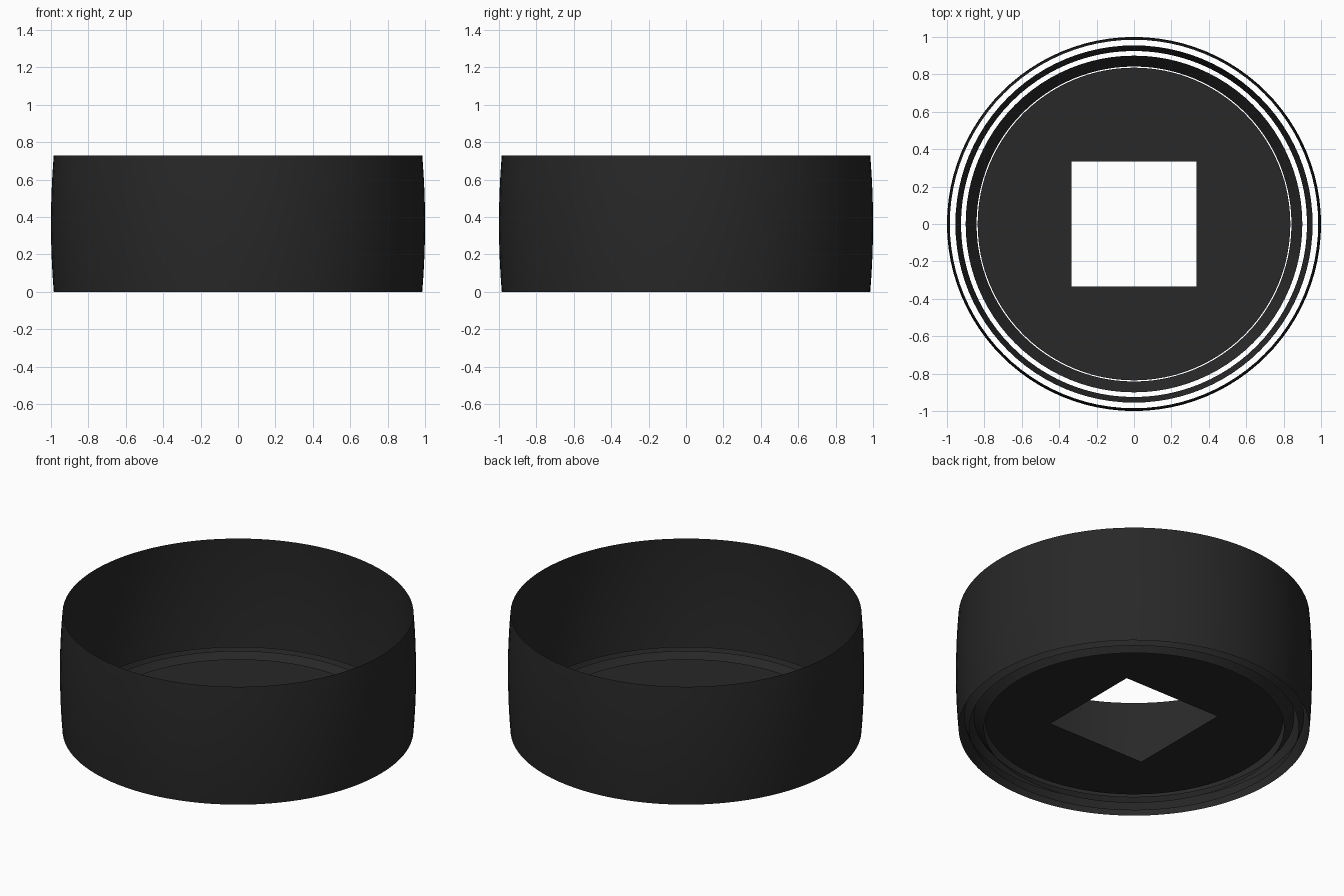
import bpy, bmesh, math

if "Cube" in bpy.data.objects:
    bpy.data.objects.remove(bpy.data.objects["Cube"])

SEGMENTS = 96

rubber = bpy.data.materials.new("dark_grey")
rubber.diffuse_color = (0.021, 0.021, 0.021, 1.0)
rubber.use_nodes = True
rubber.node_tree.nodes["Principled BSDF"].inputs["Base Color"].default_value = rubber.diffuse_color


def loft(name, loops, smooth=True):
    """Skin a series of matching closed loops into an open surface."""
    bm = bmesh.new()
    rows = [[bm.verts.new(p) for p in loop] for loop in loops]
    for a, b in zip(rows, rows[1:]):
        n = len(a)
        for i in range(n):
            j = (i + 1) % n
            f = bm.faces.new((a[i], a[j], b[j], b[i]))
            f.smooth = smooth
    mesh = bpy.data.meshes.new(name)
    bm.to_mesh(mesh)
    bm.free()
    mesh.materials.append(rubber)
    obj = bpy.data.objects.new(name, mesh)
    bpy.context.collection.objects.link(obj)
    return obj


def angles():
    return [2 * math.pi * i / SEGMENTS for i in range(SEGMENTS)]


def circle(r, z):
    return [(r * math.cos(a), r * math.sin(a), z) for a in angles()]


def square(half, z):
    pts = []
    for a in angles():
        c, s = math.cos(a), math.sin(a)
        k = half / max(abs(c), abs(s))
        pts.append((c * k, s * k, z))
    return pts


# Outer wall: thin, slightly bulging open band
HEIGHT = 0.73
wall = []
for i in range(13):
    t = i / 12
    wall.append(circle(1.0 - 0.015 * (2 * t - 1) ** 2, HEIGHT * t))
loft("outer_wall", wall)

# Two short flared rings inside the bottom edge
for name, low, high in (("outer_ring", 0.925, 0.955), ("inner_ring", 0.842, 0.90)):
    loft(name, [circle(low, 0.0), circle(high, 0.073)])

# Flat base plate with a square hole
loft("base_plate", [circle(0.836, 0.052), square(0.333, 0.052)], smooth=False)
